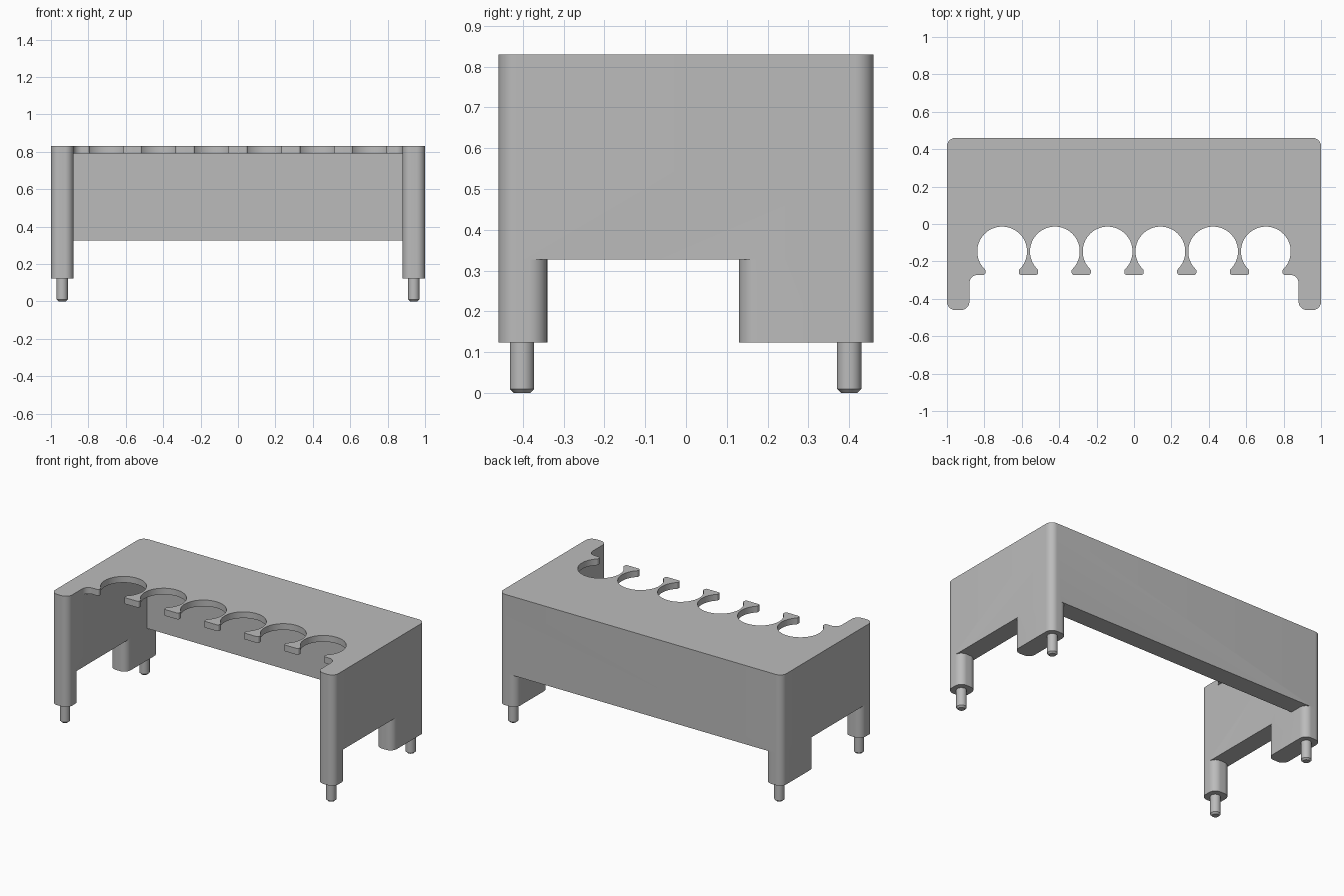
import bpy
import bmesh
from math import sqrt, sin, cos, asin, pi, tan
from mathutils import Vector

cube = bpy.data.objects.get("Cube")
if cube:
    bpy.data.objects.remove(cube, do_unlink=True)

grey = bpy.data.materials.new("plain grey")
grey.use_nodes = True
grey.diffuse_color = (0.5, 0.5, 0.5, 1)
grey.node_tree.nodes["Principled BSDF"].inputs["Base Color"].default_value = (0.5, 0.5, 0.5, 1)

# Main measures
FRONT, BACK, INNER, OUTER = -0.46, 0.46, 0.88, 1.0
FOOT, WALL_LOW, PLATE_LOW, TOP = 0.123, 0.327, 0.79, 0.83
ROUND = 0.045
LIP = -0.272


def rounded(corners, steps=14):
    """Turn (x, y, radius) corners into an outline with filleted corners."""
    out = []
    for i, (x, y, r) in enumerate(corners):
        p = Vector((x, y))
        if r == 0:
            out.append(p)
            continue
        a = (Vector(corners[i - 1][:2]) - p).normalized()
        b = (Vector(corners[(i + 1) % len(corners)][:2]) - p).normalized()
        half = a.angle(b) / 2
        centre = p + (a + b).normalized() * (r / sin(half))
        start = p + a * (r / tan(half)) - centre
        end = p + b * (r / tan(half)) - centre
        sweep = start.angle(end)
        for k in range(steps + 1):
            t = k / steps
            out.append(centre + (start * sin((1 - t) * sweep) + end * sin(t * sweep)) / sin(sweep))
    return out


def mirrored(half):
    return half + [(-x, y, r) for x, y, r in reversed(half)]


def finish(name, bm):
    bmesh.ops.recalc_face_normals(bm, faces=bm.faces)
    mesh = bpy.data.meshes.new(name)
    bm.to_mesh(mesh)
    bm.free()
    mesh.materials.append(grey)
    obj = bpy.data.objects.new(name, mesh)
    bpy.context.collection.objects.link(obj)
    return obj


def prism(name, corners, low, high):
    bm = bmesh.new()
    face = bm.faces.new([bm.verts.new((p.x, p.y, low)) for p in rounded(corners)])
    top = bmesh.ops.extrude_face_region(bm, geom=[face], use_keep_orig=True)
    bmesh.ops.translate(bm, vec=(0, 0, high - low),
                        verts=[v for v in top["geom"] if isinstance(v, bmesh.types.BMVert)])
    return finish(name, bm)


def activate(obj):
    bpy.ops.object.select_all(action="DESELECT")
    obj.select_set(True)
    bpy.context.view_layer.objects.active = obj


# Top plate with six round open slots
slot_r, slot_y, pitch, mouth = 0.133, -0.147, 0.282, 0.09
half = []
for n in range(3):
    cx = pitch * (n + 0.5)
    edge_y = slot_y - sqrt(slot_r ** 2 - mouth ** 2)
    half += [(cx - mouth, LIP, 0.011), (cx - mouth, edge_y, 0.009)]
    gap = asin(0.1 / slot_r) 
    for k in range(49):
        a = -pi / 2 - gap - (2 * pi - 2 * gap) * k / 48
        half.append((cx + slot_r * cos(a), slot_y + slot_r * sin(a), 0))
    half += [(cx + mouth, edge_y, 0.009), (cx + mouth, LIP, 0.011)]
wall_end = [(INNER, FRONT, ROUND), (OUTER, FRONT, ROUND), (OUTER, BACK, ROUND)]
body = prism("rack_body", mirrored(half + [(INNER, LIP, 0.045)] + wall_end), PLATE_LOW, TOP)

# Side and back walls, then the four legs
parts = [prism("walls", mirrored([(INNER, 0.34, 0)] + wall_end), WALL_LOW, PLATE_LOW)]
for side, x0, x1 in (("left", INNER, OUTER), ("right", -OUTER, -INNER)):
    for place, y0, y1 in (("front", FRONT, -0.34), ("back", 0.13, BACK)):
        outline = [(x0, y0, ROUND), (x1, y0, ROUND), (x1, y1, ROUND), (x0, y1, ROUND)]
        parts.append(prism(f"{place}_{side}_leg", outline, FOOT, WALL_LOW))

# Fuse plate, walls and legs into one solid
activate(body)
for part in parts:
    mod = body.modifiers.new("fuse", "BOOLEAN")
    mod.operation = "UNION"
    mod.solver = "EXACT"
    mod.object = part
    bpy.ops.object.modifier_apply(modifier=mod.name)
for part in parts:
    bpy.data.objects.remove(part, do_unlink=True)
bpy.ops.object.shade_smooth_by_angle()

# Locating pegs under the legs, chamfered at the tip
for side, x in (("left", 0.94), ("right", -0.94)):
    for place, y in (("front", -0.402), ("back", 0.4)):
        bm = bmesh.new()
        bmesh.ops.create_cone(bm, cap_ends=True, segments=40, radius1=0.03, radius2=0.03, depth=FOOT)
        bmesh.ops.translate(bm, vec=(x, y, FOOT / 2), verts=bm.verts)
        rim = [e for e in bm.edges if all(v.co.z < 0.01 for v in e.verts)]
        bmesh.ops.bevel(bm, geom=rim, offset=0.01, segments=1, affect="EDGES")
        peg = finish(f"{place}_{side}_peg", bm)
        activate(peg)
        bpy.ops.object.shade_smooth_by_angle()
